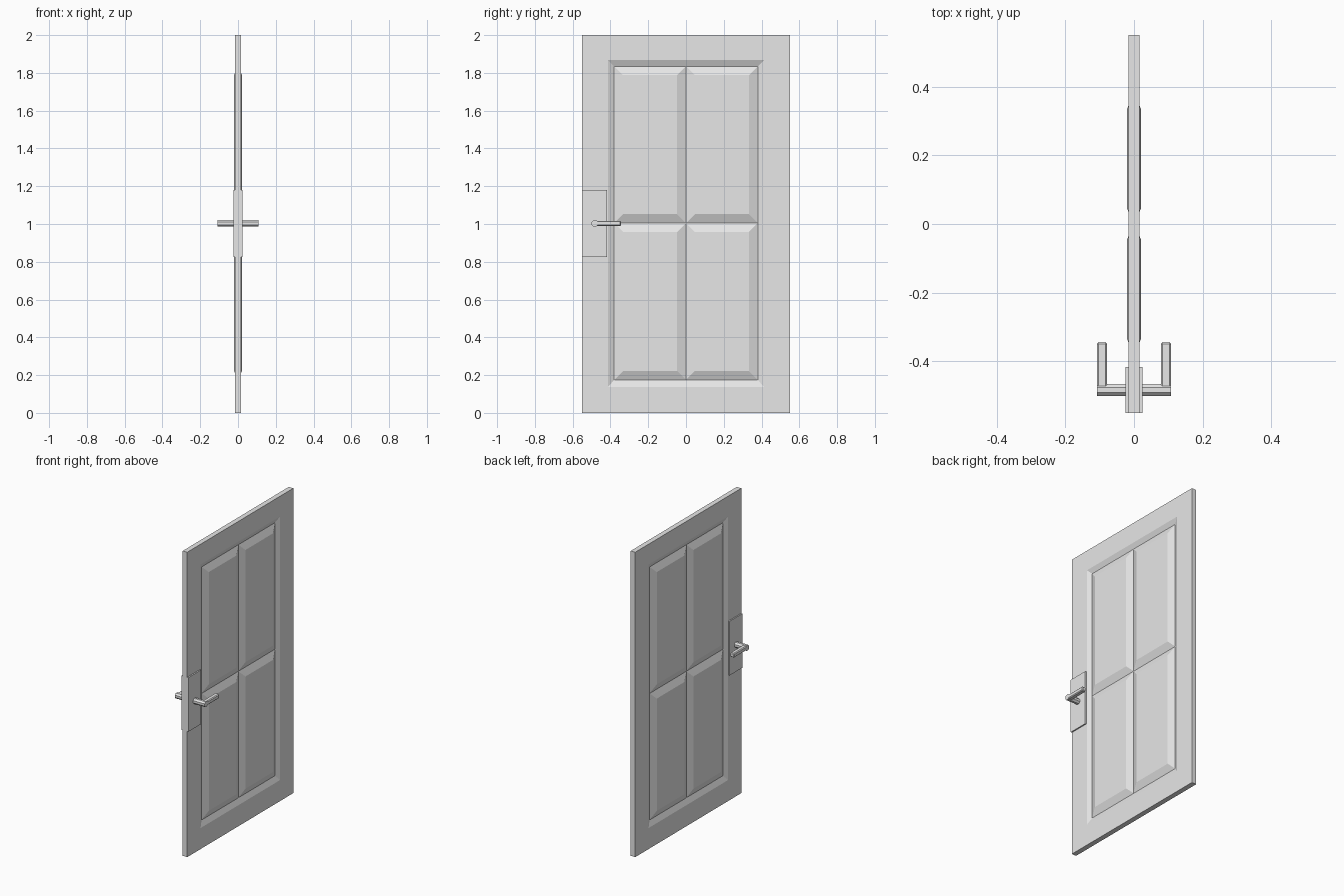
import bpy
import bmesh
import math
from mathutils import Matrix

cube = bpy.data.objects.get("Cube")
if cube:
    bpy.data.objects.remove(cube, do_unlink=True)

grey = bpy.data.materials.new("light_grey")
grey.use_nodes = True
colour = (0.8, 0.8, 0.8, 1)
grey.diffuse_color = colour
grey.node_tree.nodes["Principled BSDF"].inputs["Base Color"].default_value = colour


def add_object(name, bm):
    bmesh.ops.recalc_face_normals(bm, faces=bm.faces)
    mesh = bpy.data.meshes.new(name)
    bm.to_mesh(mesh)
    bm.free()
    mesh.materials.append(grey)
    obj = bpy.data.objects.new(name, mesh)
    bpy.context.collection.objects.link(obj)
    return obj


def loft(name, rings, closed=False):
    """Join upright rectangles (x, y0, y1, z0, z1) in order; close into a frame or cap the ends."""
    bm = bmesh.new()
    loops = [[bm.verts.new((x, y, z)) for y, z in ((y0, z0), (y1, z0), (y1, z1), (y0, z1))]
             for x, y0, y1, z0, z1 in rings]
    pairs = list(zip(loops, loops[1:]))
    if closed:
        pairs.append((loops[-1], loops[0]))
    else:
        bm.faces.new(loops[0])
        bm.faces.new(loops[-1])
    for a, b in pairs:
        for i in range(4):
            j = (i + 1) % 4
            bm.faces.new((a[i], a[j], b[j], b[i]))
    return add_object(name, bm)


# Door frame with a sloped opening on both sides
thick, groove, raised = 0.0165, 0.002, 0.021
outer = (-0.55, 0.55, 0, 2)
opening = (-0.412, 0.412, 0.138, 1.867)
inner = (-0.38, 0.38, 0.175, 1.835)
loft("door_frame", [(-thick, *outer), (thick, *outer), (thick, *opening),
                    (groove, *inner), (-groove, *inner), (-thick, *opening)], closed=True)

# Four raised panels with bevelled borders, meeting in grooves
slope = 0.047
for side, y0, y1 in (("right", inner[0], 0), ("left", 0, inner[1])):
    for level, z0, z1 in (("lower", inner[2], 1.005), ("upper", 1.005, inner[3])):
        base = (y0, y1, z0, z1)
        top = (y0 + slope, y1 - slope, z0 + slope, z1 - slope)
        loft(f"{level}_{side}_panel", [(-raised, *top), (-groove, *base),
                                       (groove, *base), (raised, *top)])

# Lock plate wrapped around the door edge
plate = (-0.55, -0.417, 0.825, 1.18)
loft("lock_plate", [(-0.025, *plate), (0.025, *plate)])

# Handle spindle through the door
bm = bmesh.new()
bmesh.ops.create_cone(bm, cap_ends=True, segments=8, radius1=0.019, radius2=0.019, depth=0.216,
                      matrix=Matrix.Translation((0, -0.483, 1.003))
                      @ Matrix.Rotation(math.pi / 2, 4, "Y")
                      @ Matrix.Rotation(math.pi / 8, 4, "Z"))
add_object("handle_spindle", bm)

# Lever on each side
lever = (-0.483, -0.344, 0.989, 1.017)
levers = loft("handle_levers", [(0.078, *lever), (0.108, *lever)])
bevel = levers.modifiers.new("chamfer", "BEVEL")
bevel.width = 0.005
bevel.segments = 1
mirror = levers.modifiers.new("both_sides", "MIRROR")
mirror.use_axis = (True, False, False)
